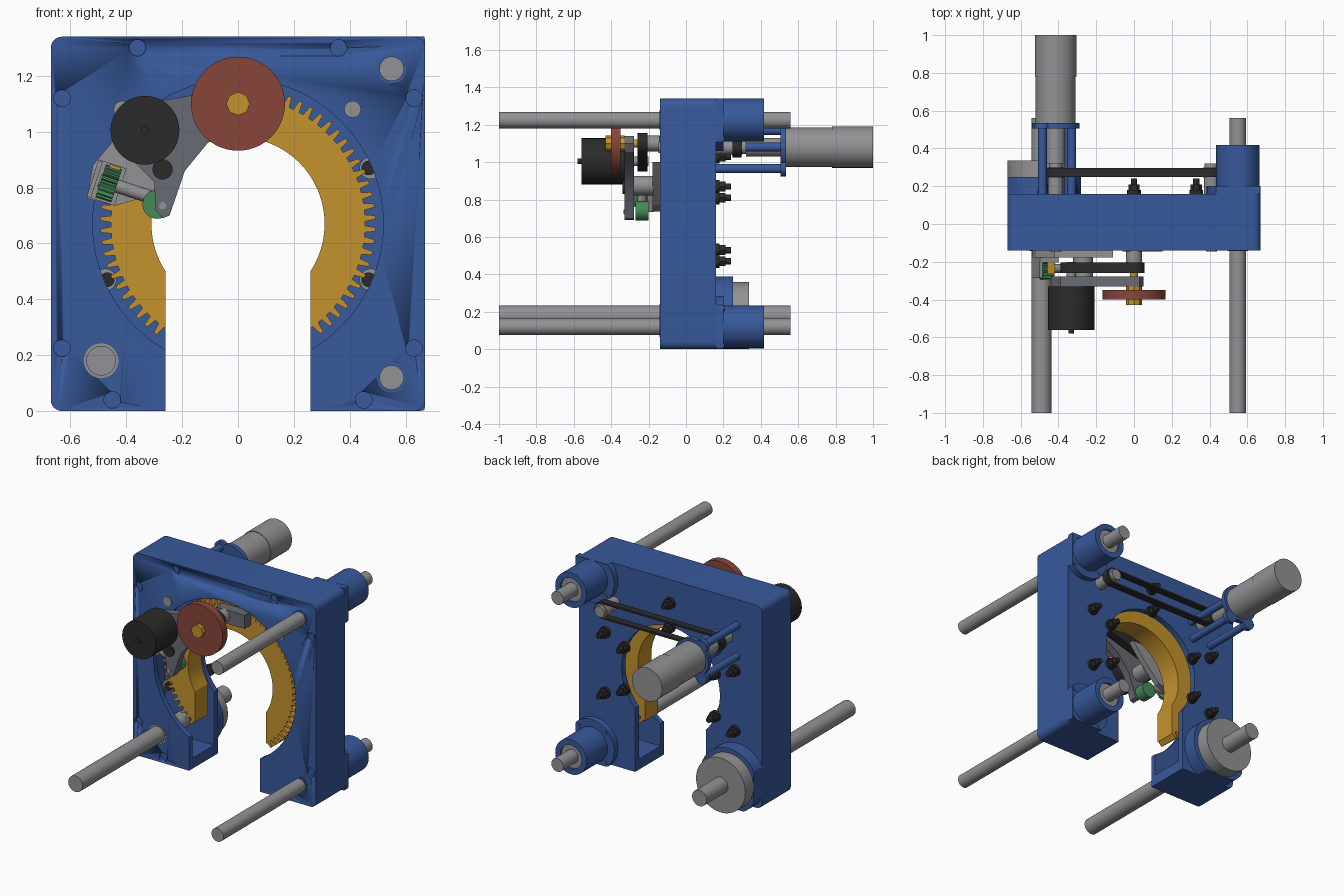
import bpy, bmesh
from math import pi, cos, sin, acos, radians, atan2
from mathutils import Matrix, Vector

if "Cube" in bpy.data.objects:
    bpy.data.objects.remove(bpy.data.objects["Cube"])


def material(name, r, g, b):
    m = bpy.data.materials.new(name)
    m.use_nodes = True
    m.diffuse_color = (r, g, b, 1)
    node = next(n for n in m.node_tree.nodes if n.type == "BSDF_PRINCIPLED")
    node.inputs["Base Color"].default_value = (r, g, b, 1)
    return m


BLUE = material("blue", .039, .1, .33)
YELLOW = material("yellow", .56, .29, .026)
GRAY = material("light gray", .29, .29, .3)
SLATE = material("slate gray", .14, .145, .175)
BLACK = material("black", .024, .024, .024)
RED = material("brick red", .25, .06, .042)
GREEN = material("green", .06, .25, .1)


# Extrude an x-z outline along y, optionally with a matching inner outline
def prism(name, pts, y0, y1, mat, hole=None):
    bm = bmesh.new()
    n = len(pts)
    ring = lambda p, y: [bm.verts.new((x, y, z)) for x, z in p]
    loops = [ring(pts, y0), ring(pts, y1)]
    if hole:
        loops += [ring(hole, y1), ring(hole, y0)]
        pairs = [(0, 1), (1, 2), (2, 3), (3, 0)]
    else:
        pairs = [(0, 1)]
        bm.faces.new(loops[0])
        bm.faces.new(loops[1])
    for a, b in pairs:
        for i in range(n):
            j = (i + 1) % n
            bm.faces.new((loops[a][i], loops[a][j], loops[b][j], loops[b][i]))
    bmesh.ops.recalc_face_normals(bm, faces=bm.faces)
    me = bpy.data.meshes.new(name)
    bm.to_mesh(me)
    bm.free()
    me.materials.append(mat)
    ob = bpy.data.objects.new(name, me)
    bpy.context.collection.objects.link(ob)
    bpy.ops.object.select_all(action="DESELECT")
    ob.select_set(True)
    bpy.context.view_layer.objects.active = ob
    bpy.ops.object.shade_smooth_by_angle(angle=radians(25))
    return ob


def arc(x, z, r, a0, a1, n):
    return [(x + r * cos(a0 + (a1 - a0) * i / n), z + r * sin(a0 + (a1 - a0) * i / n))
            for i in range(n + 1)]


def circle(x, z, r, n=48):
    return arc(x, z, r, 0, 2 * pi, n)[:-1]


def cyl(name, x, z, r, y0, y1, mat, n=48):
    return prism(name, circle(x, z, r, n), y0, y1, mat)


def tube(name, x, z, r, inner, y0, y1, mat):
    return prism(name, circle(x, z, r), y0, y1, mat, circle(x, z, inner))


def box(name, x0, x1, z0, z1, y0, y1, mat):
    return prism(name, [(x0, z0), (x1, z0), (x1, z1), (x0, z1)], y0, y1, mat)


def capsule(a, b, r):
    t = atan2(b[1] - a[1], b[0] - a[0])
    return arc(*a, r, t + pi / 2, t + 1.5 * pi, 20) + arc(*b, r, t - pi / 2, t + pi / 2, 20)


def clipped(x, z, r):
    return [(max(-.67, min(.67, u)), max(0, min(1.34, v))) for u, v in circle(x, z, r)]


def gear(r_root, r_tip, teeth, a0, a1, cx=0, cz=0):
    step = (a1 - a0) / teeth
    pts = []
    for i in range(teeth):
        for f, r in ((0, r_root), (.25, r_root), (.4, r_tip), (.7, r_tip), (.85, r_root)):
            a = a0 + (i + f) * step
            pts.append((cx + r * cos(a), cz + r * sin(a)))
    return pts


# Hollow horseshoe housing
CZ, SLOT = .67, .26
outer = [(-SLOT, 0)]
for sx, cz, a in ((-1, .04, 1.5 * pi), (-1, 1.3, pi), (1, 1.3, pi / 2), (1, .04, 0)):
    outer += arc(sx * .63, cz, .04, a, a - pi / 2, 6)
outer.append((SLOT, 0))


def bore(r):
    a = -acos(SLOT / r)
    return arc(0, CZ, r, a, pi - a, 80)


front = prism("front_plate", outer + bore(.52), -.14, -.105, BLUE)
prism("back_plate", outer + bore(.36), .12, .16, BLUE)
inside = [(SLOT, .07), (.62, .07), (.62, 1.28), (-.62, 1.28), (-.62, .07), (-SLOT, .07)]
prism("housing_walls", outer + inside, -.105, .12, BLUE)

# Countersunk screws around the front plate
for s in (-1, 1):
    for x, z in ((.36, 1.3), (.63, 1.12), (.63, .225), (.45, .04)):
        cutter = cyl("screw_cutter", s * x, z, .03, -.2, -.12, BLUE, 24)
        cutter.hide_render = True
        mod = front.modifiers.new("countersink", "BOOLEAN")
        mod.object, mod.solver = cutter, "EXACT"
        bpy.context.view_layer.objects.active = front
        bpy.ops.object.modifier_apply(modifier=mod.name)
        bpy.data.objects.remove(cutter)
        cyl("plate_screw", s * x, z, .018, -.125, -.115, BLUE, 24)

# Open ring gear
a_out, a_in = -acos(SLOT / .455), -acos(SLOT / .31)
ring_pts = gear(.455, .492, 58, a_out, pi - a_out, 0, CZ)
ring_pts += [(-SLOT, CZ + .455 * sin(a_out))] + arc(0, CZ, .31, pi - a_in, a_in, 64)
prism("ring_gear", ring_pts, -.08, .06, YELLOW)

# Guide rollers and their bolts
rollers = [(s * .475, z) for s in (-1, 1) for z in (.47, .87)] + [(0, 1.19)]
inner_bolts = [(s * .33, z) for s in (-1, 1) for z in (.53, .81)] + [(0, 1.03)]
for x, z in rollers:
    cyl("guide_roller", x, z, .04, -.05, .12, GRAY, 32)
    cyl("roller_cap", x * .985, z, .026, -.065, -.05, BLACK, 24)
for x, z in rollers + inner_bolts:
    cyl("bolt_washer", x, z, .036, .16, .18, BLACK, 24)
    cyl("bolt_nut", x, z, .03, .18, .21, BLACK, 6)
    cyl("bolt_end", x, z, .017, .21, .24, BLACK, 16)

# Guide rods and rear bearings
for z in (.12, 1.225):
    cyl("guide_rod", .55, z, .044, -1, .56, GRAY)
    tube("rod_collar", .55, z, .054, .044, -.143, -.1, BLUE)
    prism("bearing_flange", clipped(.55, z, .165), .16, .2, BLUE)
    tube("bearing_housing", .55, z, .115, .078, .2, .418, BLUE)
    tube("bearing", .55, z, .078, .044, .2, .405, GRAY)
    for k in range(4):
        a = pi / 4 + k * pi / 2
        u, v = .55 + .14 * cos(a), z + .14 * sin(a)
        if u < .65 and .02 < v < 1.32:
            cyl("flange_screw", u, v, .014, .2, .205, BLUE, 16)
cyl("drive_rod", -.49, .18, .053, -1, .56, GRAY)
tube("drive_rod_collar", -.49, .18, .062, .053, -.143, -.1, GRAY)
prism("nut_flange", clipped(-.49, .18, .21), .16, .25, BLUE)
cyl("drive_nut", -.49, .18, .18, .25, .337, GRAY, 64)

# Rear motor on its stand-off mount
MX, MZ = -.415, 1.08
cyl("rear_motor", MX, MZ, .11, .78, 1, GRAY, 64)
cyl("rear_motor_gearbox", MX, MZ, .106, .535, .78, GRAY, 64)
cyl("motor_mount", MX, MZ, .125, .505, .535, BLUE, 64)
for dx, dz in ((-.07, -.115), (-.07, .09), (.085, 0), (.07, -.115)):
    cyl("mount_post", MX + dx, MZ + dz, .024, .16, .51, BLUE, 24)
    cyl("mount_ear", MX + dx, MZ + dz, .042, .505, .535, BLUE, 32)
cyl("motor_coupling", MX, MZ, .05, .32, .505, GRAY)

# Rear belt drive
for x in (MX, .41):
    cyl("belt_pulley", x, MZ, .044, .245, .3, BLACK if x < 0 else GRAY)
    cyl("pulley_hub", x, MZ, .04, .16, .245, GRAY)
    cyl("pulley_cap", x, MZ, .036, .3, .32, GRAY)
    cyl("pulley_shaft_end", x, MZ, .03, -.146, -.1, GRAY)
ends = ((MX, MZ), (.41, MZ))
prism("rear_belt", capsule(*ends, .055), .248, .296, BLACK, capsule(*ends, .043))

# Front swing arm, motor and friction disc
arm = [(.03, 1.14), (-.17, 1.13), (-.39, 1.09), (-.44, 1.02), (-.41, .93), (-.3, .82),
       (-.295, .72), (-.27, .69), (-.245, .7), (-.19, .86), (-.1, .97), (.03, 1.055), (.05, 1.1)]
prism("swing_arm", arm, -.33, -.277, SLATE)
FX, FZ = -.333, 1.005
cyl("front_motor", FX, FZ, .123, -.56, -.33, BLACK, 64)
cyl("front_motor_shaft", FX, FZ, .015, -.58, -.56, BLACK, 20)
cyl("front_motor_axle", FX, FZ, .025, -.277, -.2, GRAY, 24)
prism("front_belt", capsule((FX, FZ), (0, 1.1), .055), -.26, -.205, BLACK)
cyl("friction_disc", 0, 1.1, .168, -.4, -.35, RED, 72)
cyl("disc_hub", 0, 1.1, .042, -.43, -.33, YELLOW, 8)
cyl("disc_axle", 0, 1.1, .022, -.33, -.2, YELLOW, 24)
cyl("disc_bearing", 0, 1.1, .042, -.205, -.14, GRAY)
box("axle_block", -.06, .15, 1.05, 1.14, -.145, -.07, SLATE)
cyl("arm_roller", -.27, .865, .036, -.34, -.33, BLACK)
cyl("arm_pivot", -.27, .875, .052, -.277, -.175, GRAY)
cyl("arm_screw", -.27, .735, .013, -.335, -.33, GRAY, 20)

# Carrier plate with the worm-wheel assembly
carrier = [(-.54, .76), (-.44, .735), (-.32, .77), (-.2, .89), (-.11, 1.0), (-.42, 1.0), (-.52, .88)]
prism("carrier_plate", carrier, -.178, -.14, GRAY)
cyl("small_green_gear", -.29, .74, .052, -.27, -.2, GREEN, 24)


def tilted(ob, x, z, along_x=True):
    m = Matrix.Translation(Vector((x, -.235, z))) @ Matrix.Rotation(radians(18), 4, "Y")
    ob.matrix_world = m @ Matrix.Rotation(radians(-90), 4, "Z") if along_x else m


tilted(prism("green_gear", gear(.047, .062, 18, 0, 2 * pi), -.03, .03, GREEN), -.463, .815)
tilted(cyl("green_gear_shaft", 0, 0, .024, -.08, .12, GRAY, 24), -.42, .801)
tilted(box("gear_bracket_side", -.008, .008, -.068, .068, -.05, .06, GRAY), -.513, .83, False)
tilted(box("gear_bracket_back", -.055, .05, -.07, .07, .03, .06, GRAY), -.468, .817, False)
tilted(box("bracket_marker", -.02, .02, -.006, .006, -.03, .03, YELLOW), -.44, .872, False)
